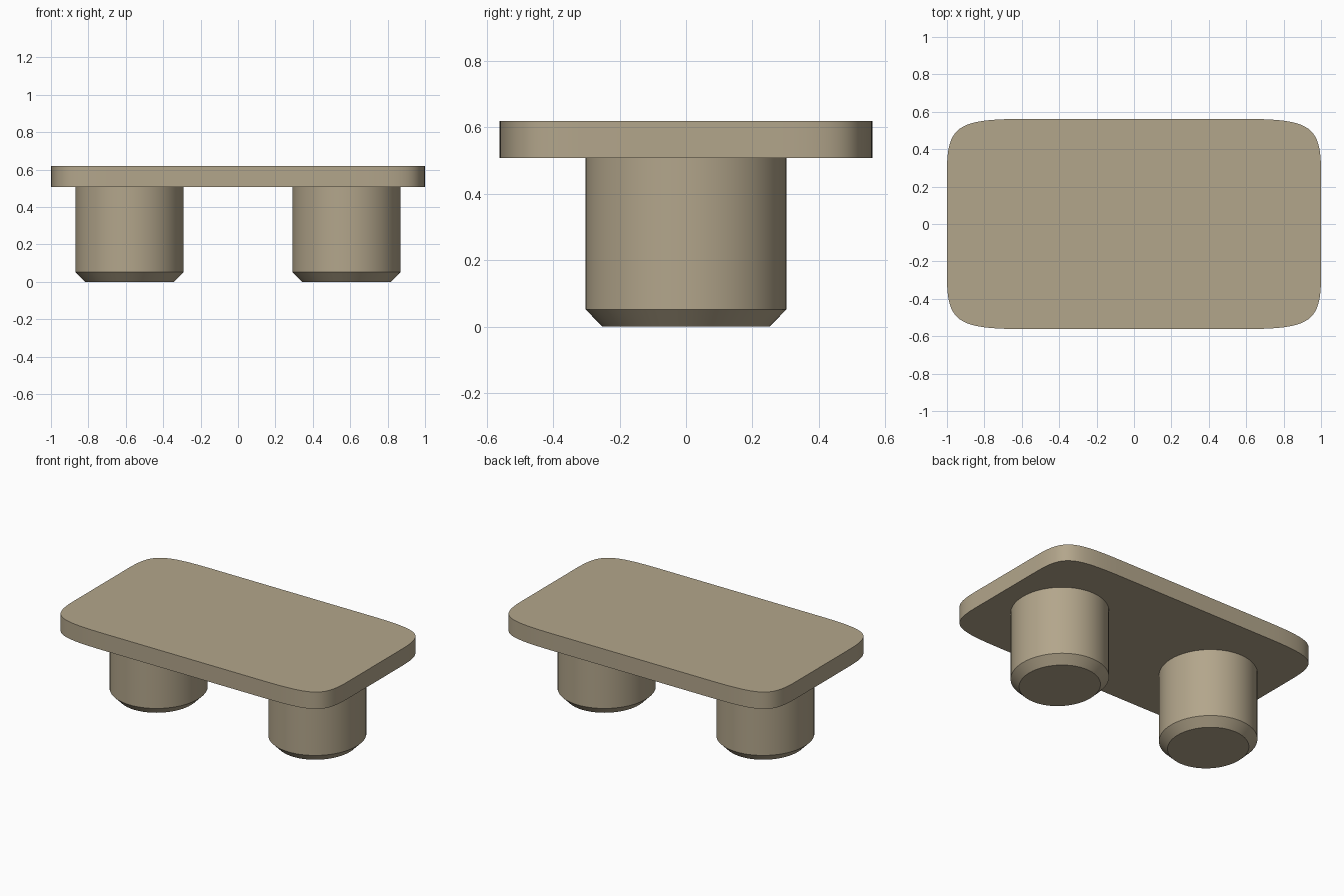
import bpy, bmesh, math
from mathutils import Vector
from mathutils.geometry import interpolate_bezier

cube = bpy.data.objects.get("Cube")
if cube:
    bpy.data.objects.remove(cube, do_unlink=True)

TAN = (0.45, 0.38, 0.26, 1.0)
mat = bpy.data.materials.new("warm tan")
mat.use_nodes = True
mat.diffuse_color = TAN
mat.node_tree.nodes["Principled BSDF"].inputs["Base Color"].default_value = TAN


def loft(name, rings):
    """Closed solid through a stack of matching outline rings, bottom to top."""
    bm = bmesh.new()
    loops = [[bm.verts.new(p) for p in ring] for ring in rings]
    n = len(loops[0])
    for low, high in zip(loops, loops[1:]):
        for i in range(n):
            j = (i + 1) % n
            bm.faces.new((low[i], low[j], high[j], high[i]))
    bm.faces.new(loops[0][::-1])
    bm.faces.new(loops[-1])
    bmesh.ops.recalc_face_normals(bm, faces=bm.faces[:])
    mesh = bpy.data.meshes.new(name)
    bm.to_mesh(mesh)
    bm.free()
    mesh.materials.append(mat)
    obj = bpy.data.objects.new(name, mesh)
    bpy.context.collection.objects.link(obj)
    bpy.ops.object.select_all(action='DESELECT')
    obj.select_set(True)
    bpy.context.view_layer.objects.active = obj
    bpy.ops.object.shade_smooth_by_angle(angle=math.radians(30))
    return obj


# Plate: one softly curved corner mirrored into a full outline
corner = interpolate_bezier(Vector((1, 0.28, 0)), Vector((1, 0.53, 0)),
                            Vector((0.94, 0.562, 0)), Vector((0.57, 0.562, 0)), 24)
half = [(p.x, p.y) for p in corner] + [(-p.x, p.y) for p in reversed(corner)]
outline = half + [(-x, -y) for x, y in half]
loft("plate", [[(x, y, z) for x, y in outline] for z in (0.508, 0.62)])


# Pegs: slightly oval posts with a chamfered foot
def oval(cx, rx, ry, z, n=64):
    return [(cx + rx * math.cos(math.tau * i / n), ry * math.sin(math.tau * i / n), z)
            for i in range(n)]


for side, cx in (("left", 0.58), ("right", -0.58)):
    loft(side + "_peg", [oval(cx, 0.238, 0.252, 0.0),
                         oval(cx, 0.289, 0.303, 0.052),
                         oval(cx, 0.289, 0.303, 0.508)])
